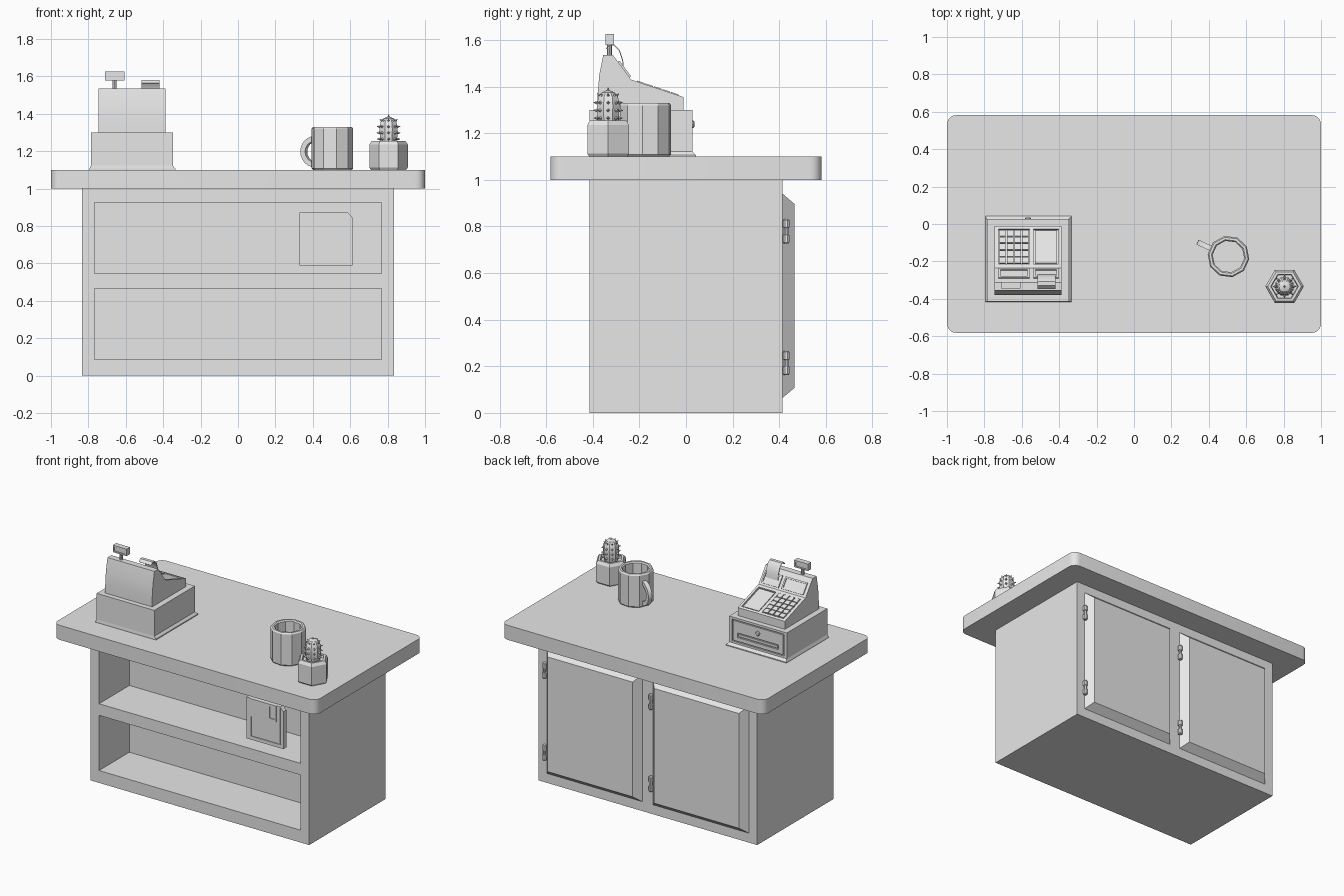
import bpy, bmesh
from math import sin, cos, pi, radians, atan2
from mathutils import Matrix, Vector

if "Cube" in bpy.data.objects:
    bpy.data.objects.remove(bpy.data.objects["Cube"])

GREY = (0.8, 0.8, 0.8, 1)
mat = bpy.data.materials.new("plain_grey")
mat.use_nodes = True
mat.diffuse_color = GREY
mat.node_tree.nodes["Principled BSDF"].inputs["Base Color"].default_value = GREY


def finish(name, bm, matrix=None):
    if matrix:
        bm.transform(matrix)
    bmesh.ops.recalc_face_normals(bm, faces=bm.faces)
    mesh = bpy.data.meshes.new(name)
    bm.to_mesh(mesh)
    bm.free()
    mesh.materials.append(mat)
    obj = bpy.data.objects.new(name, mesh)
    bpy.context.collection.objects.link(obj)
    return obj


def loft(name, rings, matrix=None):
    """Skin a closed solid through a list of matching rings."""
    bm = bmesh.new()
    rows = [[bm.verts.new(p) for p in ring] for ring in rings]
    for a, b in zip(rows, rows[1:]):
        for i in range(len(a)):
            j = (i + 1) % len(a)
            bm.faces.new((a[i], a[j], b[j], b[i]))
    bm.faces.new(rows[0])
    bm.faces.new(rows[-1])
    return finish(name, bm, matrix)


def rect(x0, x1, y0, y1, z):
    return [(x0, y0, z), (x1, y0, z), (x1, y1, z), (x0, y1, z)]


def box(name, x0, x1, y0, y1, z0, z1, matrix=None):
    return loft(name, [rect(x0, x1, y0, y1, z0), rect(x0, x1, y0, y1, z1)], matrix)


def lathe(name, profile, sides, matrix, phase=0.0):
    rings = [[(r * cos(phase + 2 * pi * i / sides), r * sin(phase + 2 * pi * i / sides), z)
              for i in range(sides)] for r, z in profile]
    return loft(name, rings, matrix)


def cut(obj, *cutters):
    for c in cutters:
        c.hide_render = True
        mod = obj.modifiers.new("recess", 'BOOLEAN')
        mod.operation = 'DIFFERENCE'
        mod.solver = 'EXACT'
        mod.object = c
        bpy.context.view_layer.objects.active = obj
        bpy.ops.object.modifier_apply(modifier=mod.name)
        bpy.data.objects.remove(c)


def smooth(*objs):
    bpy.ops.object.select_all(action='DESELECT')
    for o in objs:
        o.select_set(True)
    bpy.context.view_layer.objects.active = objs[0]
    bpy.ops.object.shade_smooth_by_angle()


T = Matrix.Translation

# Cabinet with two open shelves in the front
cabinet = box("cabinet", -0.833, 0.833, -0.415, 0.415, 0, 1)
cut(cabinet, *[box("shelf_cutter", -0.768, 0.768, -0.6, -0.085, z, z + 0.38)
               for z in (0.085, 0.545)])

# Counter top with rounded corners
bm = bmesh.new()
bmesh.ops.create_cube(bm, size=1, matrix=T((0, 0, 1.05)) @ Matrix.Diagonal((2, 1.164, 0.1, 1)))
upright = [e for e in bm.edges if abs(e.verts[0].co.z - e.verts[1].co.z) > 0.05]
bmesh.ops.bevel(bm, geom=upright, offset=0.05, segments=5, profile=0.5, affect='EDGES')
smooth(finish("counter_top", bm))

# Back doors with sloped borders, and their hinges
to_back = Matrix(((1, 0, 0, 0), (0, 0, 1, 0.41), (0, 1, 0, 0), (0, 0, 0, 1)))
knuckle = [(0.011, 0), (0.015, 0.005), (0.015, 0.036), (0.010, 0.038),
           (0.010, 0.066), (0.015, 0.068), (0.015, 0.099), (0.011, 0.104)]
for side, x in (("right", -0.77), ("left", 0.04)):
    loft(side + "_door", [rect(x, x + 0.73, 0.065, 0.94, 0),
                          rect(x, x + 0.73, 0.065, 0.94, 0.005),
                          rect(x + 0.042, x + 0.688, 0.107, 0.897, 0.055)], to_back)
    for level, z in (("lower", 0.162), ("upper", 0.727)):
        lathe(side + "_door_" + level + "_hinge", knuckle, 8, T((x + 0.736, 0.43, z)), pi / 8)

# Floppy disk in the upper shelf
disk = loft("disk_body", [[(0.33, y, 0.588), (0.612, y, 0.588), (0.612, y, 0.845),
                           (0.587, y, 0.872), (0.33, y, 0.872)] for y in (-0.38, -0.348)])
cut(disk, box("label_cutter", 0.366, 0.58, -0.4, -0.374, 0.612, 0.748),
    box("groove_cutter", 0.586, 0.592, -0.4, -0.374, 0.612, 0.86))
shutter = box("disk_shutter", 0.361, 0.559, -0.385, -0.375, 0.76, 0.872)
cut(shutter, box("window_cutter", 0.51, 0.547, -0.4, -0.38, 0.776, 0.856))

# Cash register: drawer housing with a flared foot
housing = loft("register_base", [rect(-0.794, -0.334, -0.416, 0.042, 1.1),
                                 rect(-0.794, -0.334, -0.416, 0.042, 1.106),
                                 rect(-0.787, -0.348, -0.414, 0.027, 1.122),
                                 rect(-0.787, -0.348, -0.414, 0.027, 1.3)])
cut(housing, box("drawer_cutter", -0.765, -0.37, 0.019, 0.1, 1.135, 1.285))
drawer = box("cash_drawer", -0.758, -0.377, 0.01, 0.027, 1.142, 1.278)
cut(drawer, box("slot_cutter", -0.725, -0.41, 0.018, 0.1, 1.168, 1.2))
box("drawer_handle", -0.715, -0.42, 0.015, 0.026, 1.176, 1.192)
lathe("drawer_lock", [(0.016, 0), (0.016, 0.01), (0.011, 0.014)], 8,
      T((-0.567, 0.022, 1.238)) @ Matrix.Rotation(-pi / 2, 4, 'X'))

# Register body with a curved rear and two working slopes
side = [(-0.38, 1.3), (-0.379, 1.37), (-0.372, 1.45), (-0.355, 1.535), (-0.313, 1.535),
        (-0.235, 1.43), (-0.01, 1.355), (-0.01, 1.3)]
body = loft("register_body", [[(x, y, z) for y, z in side] for x in (-0.746, -0.388)])


def slope(a, b):
    """Frame with local y running down the slope and local z facing out."""
    return T((0, *a)) @ Matrix.Rotation(atan2(b[1] - a[1], b[0] - a[0]), 4, 'X')


steep, gentle = slope(side[4], side[5]), slope(side[5], side[6])
LEFT, RIGHT = (-0.725, -0.559), (-0.537, -0.404)
cut(body, *[box("tray_cutter", *xs, 0.022, 0.219, -0.012, 0.1, gentle) for xs in (LEFT, RIGHT)])
for col in range(4):
    for row in range(5):
        x, s = LEFT[0] + 0.005 + col * 0.0405, 0.026 + row * 0.0385
        box("key", x, x + 0.034, s, s + 0.033, -0.014, 0.004, gentle)
box("touch_panel", RIGHT[0] + 0.007, RIGHT[1] - 0.007, 0.029, 0.212, -0.014, -0.004, gentle)

# Display and receipt printer on the steep slope
for name, xs in (("register_display", LEFT), ("receipt_printer", RIGHT)):
    frame = box(name, *xs, 0.036, 0.118, -0.01, 0.008, steep)
    cut(frame, box("screen_cutter", xs[0] + 0.01, xs[1] - 0.01, 0.046, 0.108, 0.001, 0.1, steep))

# Curling receipt
path = [Vector(p) for p in ((-0.268, 1.475), (-0.272, 1.515), (-0.286, 1.555),
                            (-0.308, 1.578), (-0.328, 1.578), (-0.343, 1.562))]
rings = []
for i, p in enumerate(path):
    d = (path[min(i + 1, 5)] - path[max(i - 1, 0)]).normalized() * 0.002
    n = Vector((-d.y, d.x))
    rings.append([(x, *(p + n * k)) for x, k in
                  ((-0.515, -1), (-0.42, -1), (-0.42, 1), (-0.515, 1))])
receipt = loft("receipt", rings)

# Customer display on a pole
lathe("pole", [(0.010, 1.53), (0.010, 1.585)], 8, T((-0.66, -0.328, 0)))
head = box("pole_display", -0.712, -0.607, -0.346, -0.309, 1.578, 1.626)
cut(head, *[box("pole_screen_cutter", -0.701, -0.618, y, y + 0.1, 1.587, 1.617)
            for y in (-0.441, -0.314)])

# Faceted mug with a half-ring handle
turn = radians(155)
mug_at = T((0.505, -0.174, 1.1))
lathe("mug", [(0.104, 0), (0.112, 0.008), (0.112, 0.22), (0.105, 0.23), (0.092, 0.23),
              (0.085, 0.222), (0.085, 0.03)], 10, mug_at, turn + pi / 10)
rings = []
for i in range(13):
    a = -pi / 2 + pi * i / 12
    rings.append([(0.1 + r * cos(a), w, 0.097 + r * sin(a)) for r, w in
                  ((0.055, -0.014), (0.083, -0.014), (0.083, 0.014), (0.055, 0.014))])
handle = loft("mug_handle", rings, mug_at @ Matrix.Rotation(turn, 4, 'Z'))

# Hexagonal pot and cactus
pot_at = T((0.805, -0.334, 1.1))
lathe("cactus_pot", [(0.094, 0), (0.103, 0.012), (0.103, 0.135), (0.09, 0.155),
                     (0.074, 0.155), (0.07, 0.135)], 6, pot_at)
cactus = lathe("cactus", [(0.042, 0.13), (0.05, 0.17), (0.052, 0.22), (0.046, 0.255),
                          (0.03, 0.275), (0.01, 0.283)], 8, pot_at, pi / 8)

# Spines in rings around the cactus and one on top
bm = bmesh.new()


def spine(r, z, around, tilt):
    place = (pot_at @ Matrix.Rotation(around, 4, 'Z') @ T((r, 0, z))
             @ Matrix.Rotation(tilt, 4, 'Y'))
    bmesh.ops.create_cone(bm, cap_ends=True, segments=4, radius1=0.011, radius2=0.001,
                          depth=0.024, matrix=place)


for r, z, tilt in ((0.05, 0.165, 90), (0.052, 0.198, 90), (0.051, 0.231, 85), (0.038, 0.263, 50)):
    for k in range(8):
        spine(r, z, k * pi / 4, radians(tilt))
spine(0, 0.285, 0, 0)
finish("cactus_spines", bm)

smooth(body, receipt, handle, cactus)
